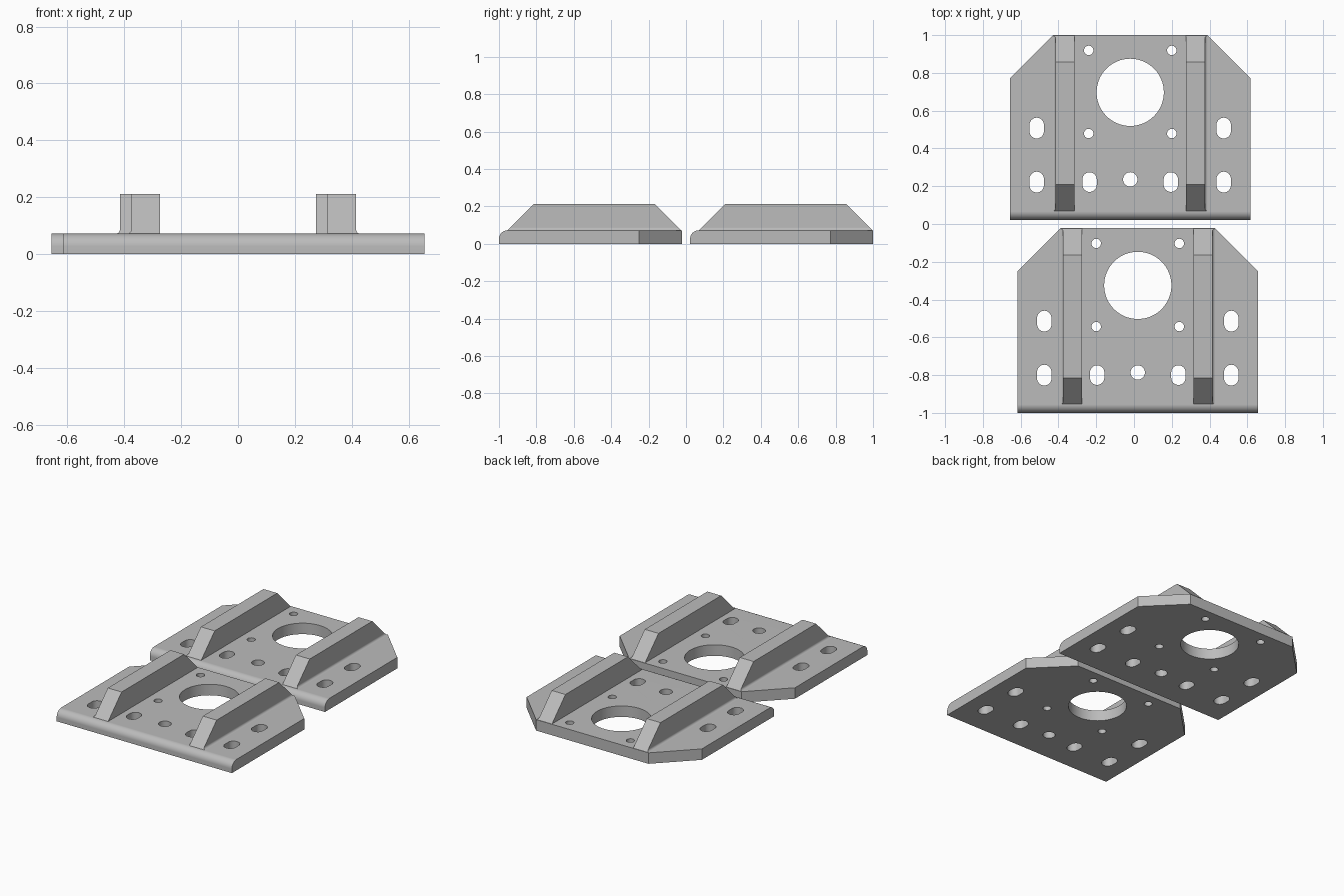
import bpy, bmesh, math

if "Cube" in bpy.data.objects:
    bpy.data.objects.remove(bpy.data.objects["Cube"])

T, L, HW, CH = 0.072, 0.978, 0.636, 0.228   # thickness, length, half width, corner cut
RIB_TOP = 0.212

grey = bpy.data.materials.new("steel_grey")
grey.diffuse_color = (0.5, 0.5, 0.5, 1)
grey.use_nodes = True
grey.node_tree.nodes["Principled BSDF"].inputs["Base Color"].default_value = grey.diffuse_color


def make_object(name, bm):
    bmesh.ops.recalc_face_normals(bm, faces=bm.faces)
    me = bpy.data.meshes.new(name)
    bm.to_mesh(me)
    bm.free()
    me.materials.append(grey)
    ob = bpy.data.objects.new(name, me)
    bpy.context.collection.objects.link(ob)
    return ob


def prism(bm, outline, z0, z1):
    """Vertical solid from an xy outline."""
    bottom = bm.faces.new([bm.verts.new((x, y, z0)) for x, y in outline])
    ext = bmesh.ops.extrude_face_region(bm, geom=[bottom], use_keep_orig=True)
    top = [g for g in ext["geom"] if isinstance(g, bmesh.types.BMVert)]
    bmesh.ops.translate(bm, verts=top, vec=(0, 0, z1 - z0))


def slot(x, y, r, half=0.0, n=32):
    """Circle, or a slot stretched along y by half on each end."""
    pts = []
    for side in (1, -1):
        for i in range(n // 2 + 1):
            if half == 0 and i == n // 2:
                continue
            a = math.pi * i / (n // 2)
            pts.append((x + side * r * math.cos(a), y + side * (half + r * math.sin(a))))
    return pts


def smooth(ob):
    bpy.ops.object.select_all(action='DESELECT')
    ob.select_set(True)
    bpy.context.view_layer.objects.active = ob
    bpy.ops.object.shade_smooth_by_angle(angle=math.radians(30))
    ob.modifiers.new("normals", 'WEIGHTED_NORMAL').keep_sharp = True


# Plate: cut rear corners, rounded upper front edge (front edge at y = 0)
bm = bmesh.new()
prism(bm, [(-HW, 0), (HW, 0), (HW, L - CH), (HW - CH, L), (CH - HW, L), (-HW, L - CH)], 0, T)
front = [e for e in bm.edges if all(v.co.y < 1e-5 and v.co.z > T - 1e-4 for v in e.verts)]
bmesh.ops.bevel(bm, geom=front, offset=0.045, segments=8, profile=0.5, affect='EDGES')
plate = make_object("front_plate", bm)

# Holes: main bore, screw holes, slots
holes = [slot(0, 0.675, 0.178, n=64), slot(0, 0.214, 0.038)]
for s in (-1, 1):
    holes += [slot(s * 0.22, y, 0.025) for y in (0.897, 0.457)]
    holes += [slot(s * 0.495, y, 0.038, 0.017) for y in (0.486, 0.2)]
    holes.append(slot(s * 0.215, 0.2, 0.038, 0.014))
bm = bmesh.new()
for h in holes:
    prism(bm, h, -0.1, 0.2)
cutter = make_object("hole_cutter", bm)
cutter.hide_render = True
mod = plate.modifiers.new("holes", 'BOOLEAN')
mod.object, mod.operation, mod.solver = cutter, 'DIFFERENCE', 'EXACT'
bpy.context.view_layer.objects.active = plate
bpy.ops.object.modifier_apply(modifier=mod.name)
bpy.data.objects.remove(cutter)
smooth(plate)

# Ribs: cross-section with an outer fillet, ends sloped at 45 degrees
R = 0.015
section = [(0.295, T), (0.295, RIB_TOP), (0.395, RIB_TOP)]
section += [(0.395 + R - R * math.cos(a), T + R - R * math.sin(a))
            for a in (math.pi / 2 * i / 5 for i in range(6))]
parts = [plate]
for side, name in ((-1, "left"), (1, "right")):
    bm = bmesh.new()
    a = [bm.verts.new((side * x, 0.046 + z - T, z)) for x, z in section]
    b = [bm.verts.new((side * x, L - 0.003 - (z - T), z)) for x, z in section]
    bm.faces.new(a)
    bm.faces.new(b)
    for i in range(len(a)):
        j = (i + 1) % len(a)
        bm.faces.new((a[i], a[j], b[j], b[i]))
    rib = make_object("front_" + name + "_rib", bm)
    smooth(rib)
    parts.append(rib)

# Second bracket behind the first
for ob in parts:
    twin = ob.copy()
    twin.name = ob.name.replace("front_", "rear_", 1)
    bpy.context.collection.objects.link(twin)
    ob.location = (0.02, -1, 0)
    twin.location = (-0.02, 1 - L, 0)
